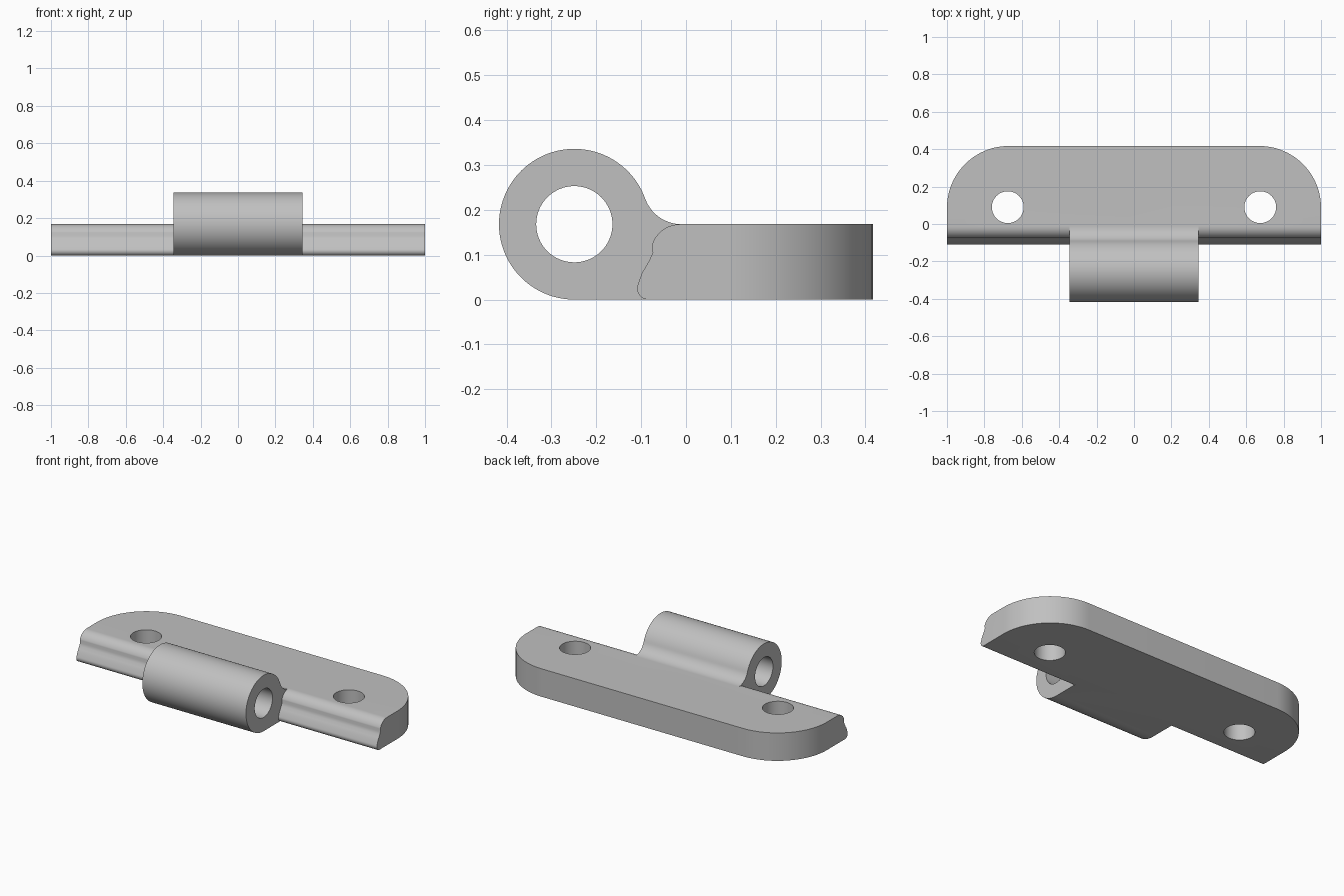
import bpy, bmesh
from math import sin, cos, pi, atan2
from mathutils import Matrix

cube = bpy.data.objects.get("Cube")
if cube:
    bpy.data.objects.remove(cube, do_unlink=True)

THICK, BACK = 0.168, 0.417
BARREL_Y, BARREL_R, BARREL_HALF = -0.249, 0.168, 0.345
CORNER_R, SCREW_X, SCREW_R = 0.33, 0.675, 0.085

steel = bpy.data.materials.new("grey steel")
steel.use_nodes = True
colour = (0.53, 0.53, 0.53, 1)
steel.diffuse_color = colour
steel.node_tree.nodes["Principled BSDF"].inputs["Base Color"].default_value = colour


def arc(cy, cz, r, start, end, steps):
    """Points of an arc in the side (y, z) plane."""
    angles = [start + (end - start) * i / steps for i in range(steps + 1)]
    return [(cy + r * cos(a), cz + r * sin(a)) for a in angles]


def finish(bm, name):
    bmesh.ops.recalc_face_normals(bm, faces=bm.faces)
    mesh = bpy.data.meshes.new(name)
    bm.to_mesh(mesh)
    bm.free()
    mesh.materials.append(steel)
    ob = bpy.data.objects.new(name, mesh)
    bpy.context.collection.objects.link(ob)
    return ob


def extrude_profile(points, half):
    """Sweep a side profile along x."""
    bm = bmesh.new()
    face = bm.faces.new([bm.verts.new((-half, y, z)) for y, z in points])
    ext = bmesh.ops.extrude_face_region(bm, geom=[face])
    moved = [g for g in ext["geom"] if isinstance(g, bmesh.types.BMVert)]
    bmesh.ops.translate(bm, verts=moved, vec=(2 * half, 0, 0))
    return bm


def cylinder(name, radius, depth, matrix):
    bm = bmesh.new()
    bmesh.ops.create_cone(bm, cap_ends=True, segments=64, radius1=radius,
                          radius2=radius, depth=depth, matrix=matrix)
    return finish(bm, name)


def combine(target, other, operation):
    """Apply a boolean and remove the helper."""
    mod = target.modifiers.new(operation, "BOOLEAN")
    mod.operation, mod.object, mod.solver = operation, other, "EXACT"
    bpy.context.view_layer.objects.active = target
    bpy.ops.object.modifier_apply(modifier=mod.name)
    bpy.data.objects.remove(other, do_unlink=True)


# Mounting plate: hollowed front edge with a rounded lip, rounded back corners
front = arc(-0.084, 0.025, 0.025, -pi / 2, -pi * 1.15, 10)
front += [(-0.098, 0.060), (-0.090, 0.073), (-0.081, 0.089), (-0.074, 0.105)]
front += arc(-0.013, 0.102, 0.066, pi * 0.90, pi / 2, 12)
bm = extrude_profile([(BACK, 0)] + front + [(BACK, THICK)], 1)
corners = [e for e in bm.edges if all(v.co.y > BACK - 0.01 for v in e.verts)
           and abs(e.verts[0].co.x - e.verts[1].co.x) < 0.01]
bmesh.ops.bevel(bm, geom=corners, offset=CORNER_R, segments=24,
                profile=0.5, affect="EDGES")
hinge = finish(bm, "hinge_leaf")

# Knuckle barrel, blended into the top of the plate by a tangent fillet
fillet_y = -0.01
gap = fillet_y - BARREL_Y
fillet_r = (gap ** 2 - BARREL_R ** 2) / (2 * BARREL_R)
touch = atan2(fillet_r, gap)
outline = arc(BARREL_Y, THICK, BARREL_R, -pi / 2, touch - 2 * pi, 72)
outline += arc(fillet_y, THICK + fillet_r, fillet_r, pi + touch, pi * 1.5, 14)[1:]
outline += [(0.1, THICK), (0.1, 0)]
knuckle = finish(extrude_profile(outline, BARREL_HALF), "knuckle")
combine(hinge, knuckle, "UNION")

# Pin bore and screw holes
bore = cylinder("bore", 0.085, 1, Matrix.Translation((0, BARREL_Y, THICK))
                @ Matrix.Rotation(pi / 2, 4, "Y"))
combine(hinge, bore, "DIFFERENCE")
for side in (-1, 1):
    hole = cylinder("screw_hole", SCREW_R, 1,
                    Matrix.Translation((side * SCREW_X, 0.09, 0)))
    combine(hinge, hole, "DIFFERENCE")

bpy.ops.object.select_all(action="DESELECT")
hinge.select_set(True)
bpy.context.view_layer.objects.active = hinge
bpy.ops.object.shade_smooth_by_angle(angle=pi / 6)
